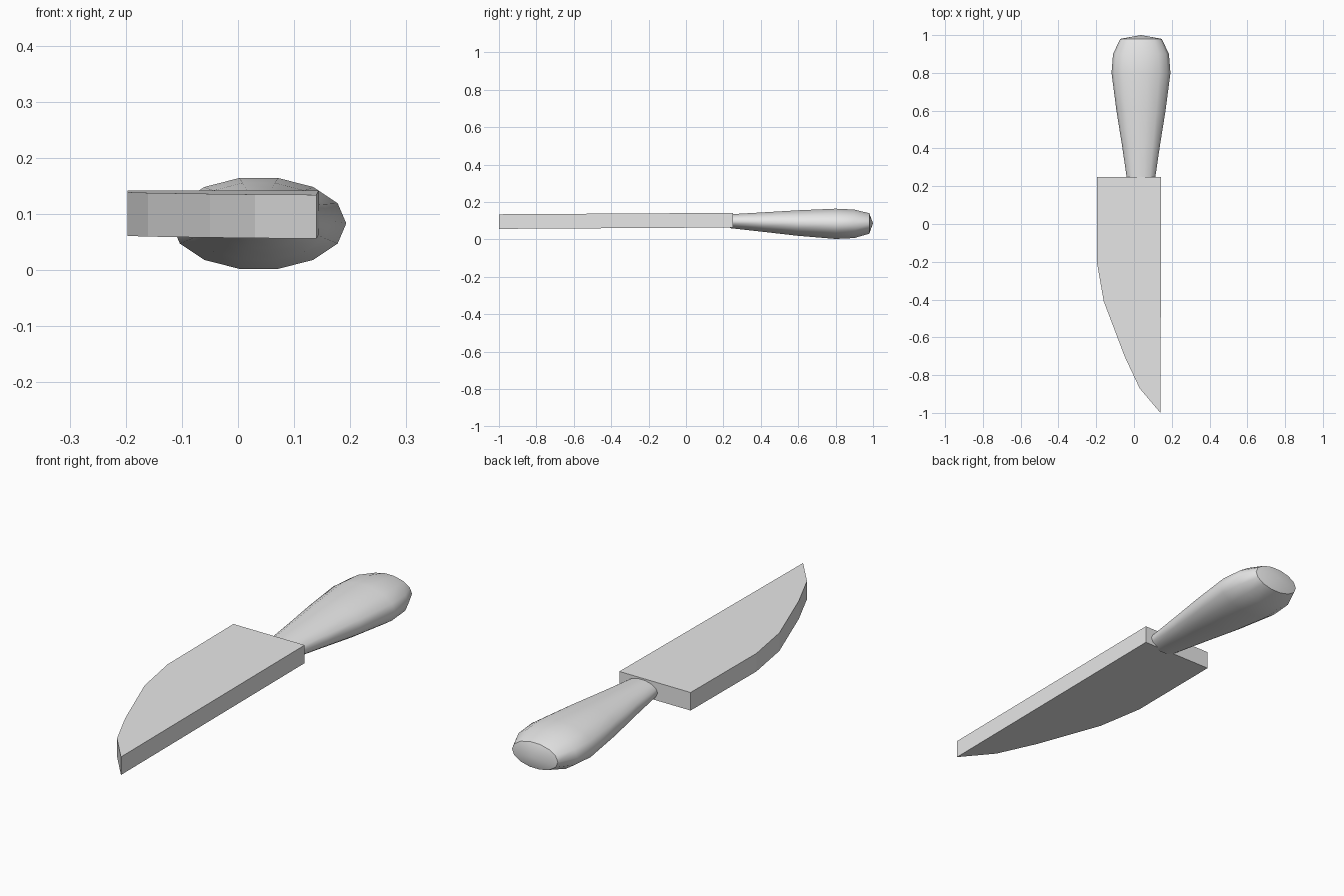
import bpy, bmesh, math

cube = bpy.data.objects.get("Cube")
if cube:
    bpy.data.objects.remove(cube, do_unlink=True)

grey = bpy.data.materials.new("plain grey")
grey.use_nodes = True
grey.diffuse_color = (0.8, 0.8, 0.8, 1)
grey.node_tree.nodes["Principled BSDF"].inputs["Base Color"].default_value = (0.8, 0.8, 0.8, 1)


def finish(bm, name):
    bmesh.ops.recalc_face_normals(bm, faces=bm.faces[:])
    mesh = bpy.data.meshes.new(name)
    bm.to_mesh(mesh)
    bm.free()
    mesh.materials.append(grey)
    obj = bpy.data.objects.new(name, mesh)
    bpy.context.collection.objects.link(obj)
    return obj


# Blade: flat outline extruded upward, tilting slightly down to the tip
outline = [(-0.197, 0.25), (-0.197, -0.2), (-0.16, -0.41), (-0.05, -0.70),
           (0.03, -0.87), (0.14, -1.0), (0.144, 0.25)]
bm = bmesh.new()
base = bm.faces.new([bm.verts.new((x, y, 0.062 + 0.006 * y)) for x, y in outline])
top = bmesh.ops.extrude_face_region(bm, geom=[base])["geom"]
bmesh.ops.translate(bm, vec=(0, 0, 0.078),
                    verts=[v for v in top if isinstance(v, bmesh.types.BMVert)])
finish(bm, "blade")

# Handle: oval rings lofted along y, with a shallow pointed end cap
SIDES = 14
CENTRE_X = 0.037
# y, half width, half height, centre height
rings = [(0.235, 0.074, 0.038, 0.097), (0.42, 0.101, 0.054, 0.092),
         (0.6, 0.130, 0.070, 0.087), (0.8, 0.156, 0.083, 0.083),
         (0.9, 0.148, 0.078, 0.083), (0.98, 0.110, 0.056, 0.085)]
bm = bmesh.new()
loops = []
for y, rx, rz, cz in rings:
    angles = [2 * math.pi * i / SIDES for i in range(SIDES)]
    loops.append([bm.verts.new((CENTRE_X + rx * math.cos(a), y, cz + rz * math.sin(a)))
                  for a in angles])
for a, b in zip(loops, loops[1:]):
    for i in range(SIDES):
        j = (i + 1) % SIDES
        bm.faces.new((a[i], a[j], b[j], b[i]))
bm.faces.new(loops[0])
tip = bm.verts.new((CENTRE_X, 1.0, 0.086))
for i in range(SIDES):
    bm.faces.new((loops[-1][i], loops[-1][(i + 1) % SIDES], tip))
for f in bm.faces:
    f.smooth = True
# Keep both end rims crisp
for loop in (loops[0], loops[-1]):
    for i in range(SIDES):
        bm.edges.get((loop[i], loop[(i + 1) % SIDES])).smooth = False
finish(bm, "handle")
